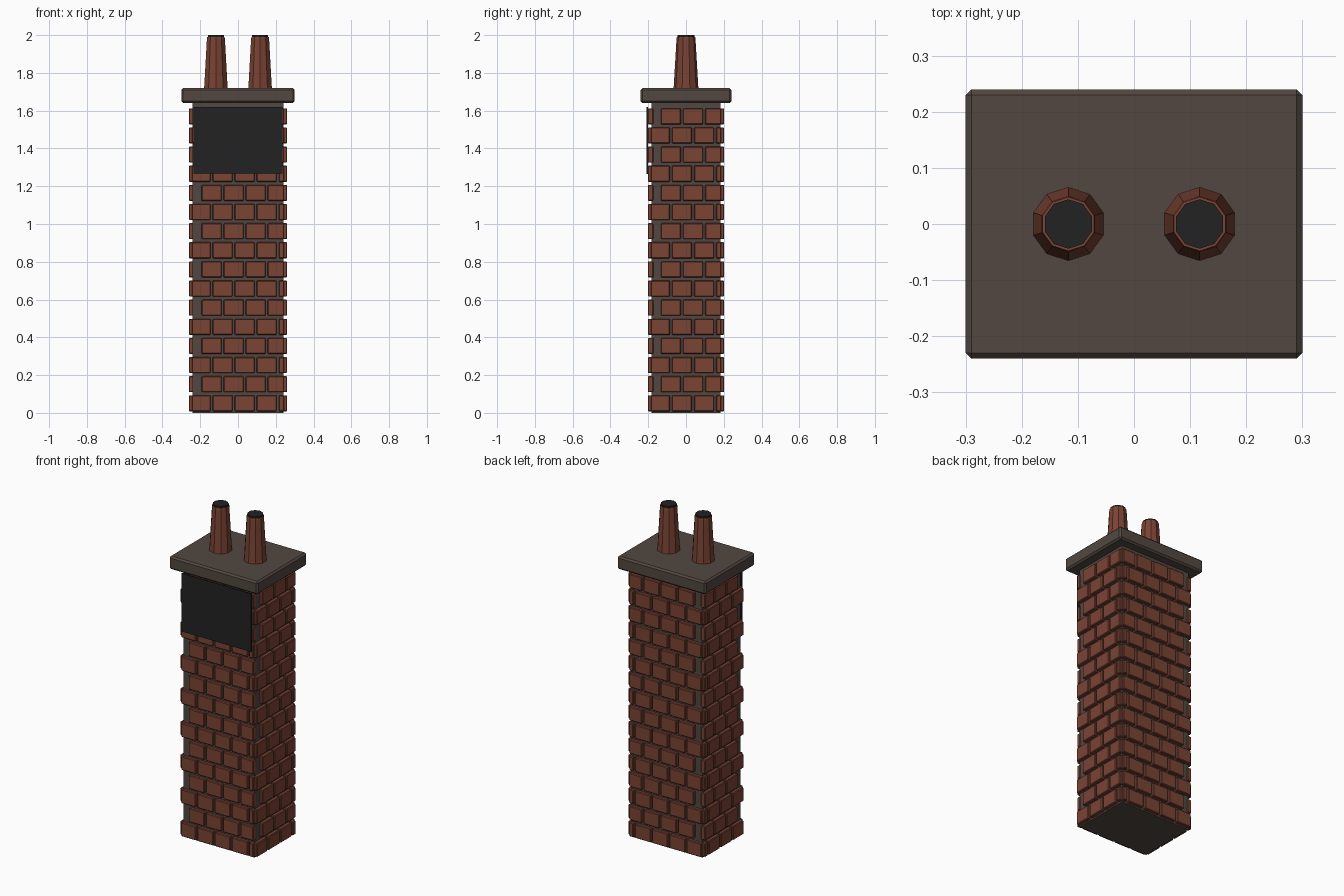
import bpy, bmesh, math
from mathutils import Matrix

if "Cube" in bpy.data.objects:
    bpy.data.objects.remove(bpy.data.objects["Cube"])


def material(name, rgb):
    m = bpy.data.materials.new(name)
    m.diffuse_color = (*rgb, 1)
    m.use_nodes = True
    m.node_tree.nodes["Principled BSDF"].inputs["Base Color"].default_value = m.diffuse_color
    return m


BRICK = material("brick red", (0.195, 0.056, 0.034))
STONE = material("grey brown stone", (0.085, 0.064, 0.053))
BLACK = material("soot black", (0.016, 0.016, 0.016))


def finish(bm, name, mat, bevel=0):
    bmesh.ops.recalc_face_normals(bm, faces=bm.faces)
    me = bpy.data.meshes.new(name)
    bm.to_mesh(me)
    bm.free()
    me.materials.append(mat)
    ob = bpy.data.objects.new(name, me)
    bpy.context.collection.objects.link(ob)
    if bevel:
        mod = ob.modifiers.new("bevel", 'BEVEL')
        mod.width = bevel
        mod.segments = 1
    return ob


def add_box(bm, x0, x1, y0, y1, z0, z1):
    mat = Matrix.Translation(((x0 + x1) / 2, (y0 + y1) / 2, (z0 + z1) / 2)) \
        @ Matrix.Diagonal((x1 - x0, y1 - y0, z1 - z0, 1))
    bmesh.ops.create_cube(bm, size=1, matrix=mat)


def box(name, mat, dims, bevel=0):
    bm = bmesh.new()
    add_box(bm, *dims)
    return finish(bm, name, mat, bevel)


HX, HY = 0.24, 0.183      # core half sizes
PITCH, LENGTH = 0.1167, 0.106
ROWS, ROW_PITCH, ROW_H = 16, 0.1013, 0.085

# mortar core
box("mortar_core", STONE, (-HX, HX, -HY, HY, 0, 1.65))


# brick facing: running bond, every second course starts half a brick later
def course(half, start):
    while start < half - 0.01:
        yield max(start, -half), min(start + LENGTH, half)
        start += PITCH


faces = {n: bmesh.new() for n in ("front", "back", "left", "right")}
for r in range(ROWS):
    z0 = 0.008 + r * ROW_PITCH
    z1 = z0 + ROW_H
    shift = PITCH / 2 if r % 2 else 0
    for a, b in course(0.244, -0.251 + shift):
        add_box(faces["front"], a, b, -0.202, -HY + 0.01, z0, z1)
        add_box(faces["back"], a, b, HY - 0.01, 0.202, z0, z1)
    for a, b in course(0.186, -0.191 + shift):
        add_box(faces["left"], -0.26, -HX + 0.01, a, b, z0, z1)
        add_box(faces["right"], HX - 0.01, 0.26, a, b, z0, z1)
for n, bm in faces.items():
    finish(bm, n + "_bricks", BRICK, 0.004)

# dark panel on the front
box("front_panel", BLACK, (-0.235, 0.235, -0.209, -0.2, 1.265, 1.62))

# stone cap slab
box("cap_slab", STONE, (-0.3, 0.3, -0.24, 0.24, 1.64, 1.72), 0.01)


# ten-sided chimney pots
def lathe(name, mat, x, profile, n=10):
    bm = bmesh.new()
    rings = [[bm.verts.new((x + r * math.cos(math.pi / 2 + 2 * math.pi * i / n),
                            r * math.sin(math.pi / 2 + 2 * math.pi * i / n), z))
              for i in range(n)] for r, z in profile]
    for lo, hi in zip(rings, rings[1:]):
        for i in range(n):
            j = (i + 1) % n
            bm.faces.new((lo[i], lo[j], hi[j], hi[i]))
    bm.faces.new(rings[0])
    bm.faces.new(rings[-1])
    return finish(bm, name, mat)


for side, x in (("left", -0.117), ("right", 0.117)):
    lathe(side + "_pot", BRICK, x, [(0.066, 1.71), (0.05, 1.982), (0.048, 1.99)])
    lathe(side + "_pot_opening", BLACK, x, [(0.044, 1.98), (0.044, 2.0)])
